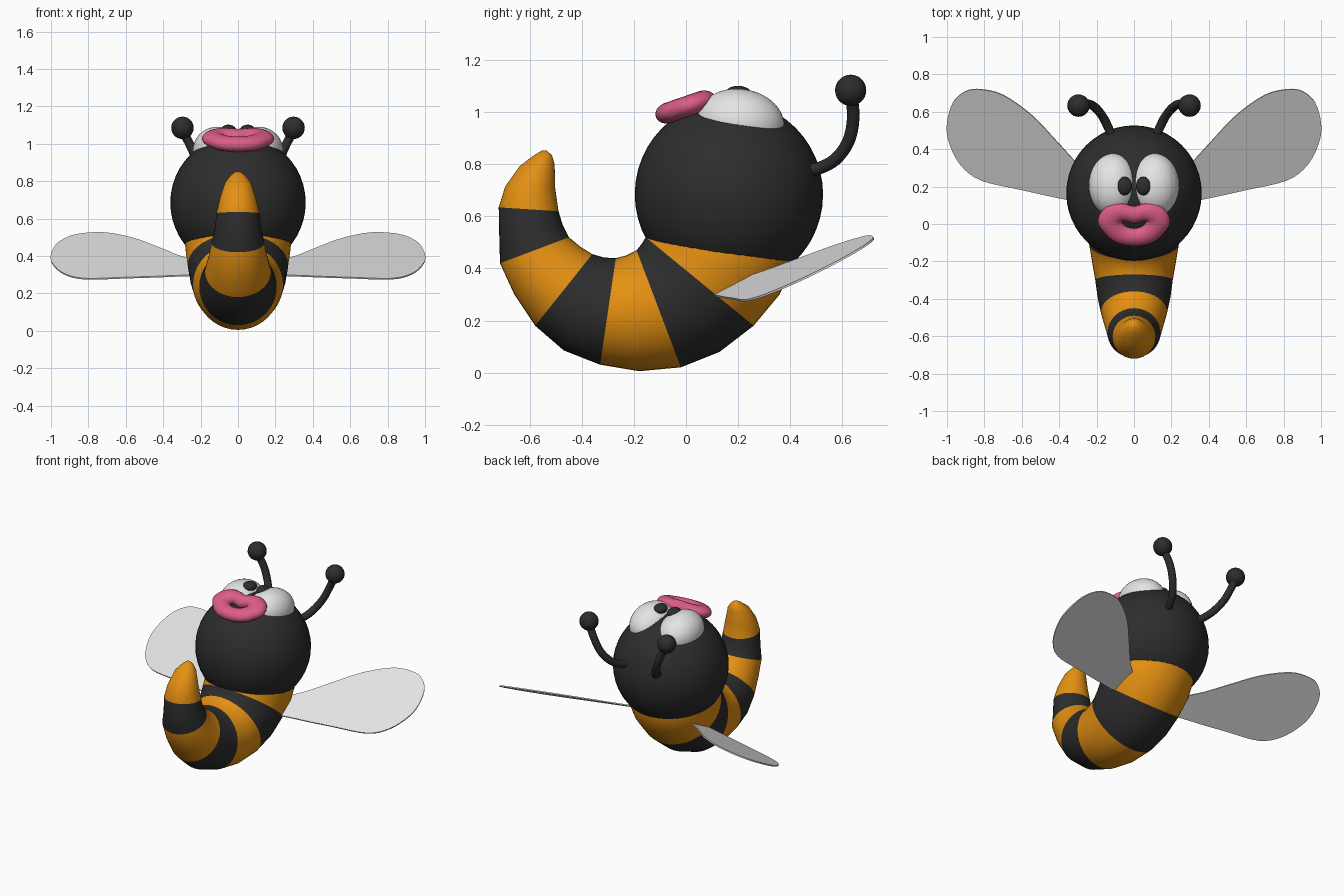
import bpy, bmesh, math
from mathutils import Vector, Matrix

if "Cube" in bpy.data.objects:
    bpy.data.objects.remove(bpy.data.objects["Cube"])


def material(name, rgb):
    m = bpy.data.materials.new(name)
    m.use_nodes = True
    m.diffuse_color = (*rgb, 1)
    bsdf = m.node_tree.nodes["Principled BSDF"]
    bsdf.inputs["Base Color"].default_value = (*rgb, 1)
    bsdf.inputs["Roughness"].default_value = 0.6
    return m


BLACK = material("soft black", (0.026, 0.026, 0.026))
ORANGE = material("honey orange", (0.78, 0.28, 0.006))
WHITE = material("white", (0.78, 0.78, 0.78))
PINK = material("lip pink", (0.72, 0.11, 0.24))


def finish(name, bm, mats, angle=50):
    bmesh.ops.recalc_face_normals(bm, faces=bm.faces)
    me = bpy.data.meshes.new(name)
    bm.to_mesh(me)
    bm.free()
    ob = bpy.data.objects.new(name, me)
    bpy.context.collection.objects.link(ob)
    for m in mats:
        me.materials.append(m)
    bpy.ops.object.select_all(action='DESELECT')
    ob.select_set(True)
    bpy.context.view_layer.objects.active = ob
    bpy.ops.object.shade_smooth_by_angle(angle=math.radians(angle))
    return ob


def ellipsoid(name, centre, radii, mat, tilt=0, seg=40):
    bm = bmesh.new()
    mx = (Matrix.Translation(centre) @ Matrix.Rotation(math.radians(tilt), 4, 'X')
          @ Matrix.Diagonal((*radii, 1)))
    bmesh.ops.create_uvsphere(bm, u_segments=seg, v_segments=seg // 2, radius=1, matrix=mx)
    return finish(name, bm, [mat])


def smooth_path(pts, steps, closed):
    """Catmull-Rom curve through the points."""
    pts = [Vector(p) for p in pts]
    n = len(pts)
    get = (lambda i: pts[i % n]) if closed else (lambda i: pts[max(0, min(n - 1, i))])
    out = []
    for i in range(n if closed else n - 1):
        a, b, c, d = (get(i + k) for k in (-1, 0, 1, 2))
        for k in range(steps):
            t = k / steps
            out.append(0.5 * (2 * b + (c - a) * t + (2 * a - 5 * b + 4 * c - d) * t * t
                              + (3 * b - a - 3 * c + d) * t ** 3))
    return out if closed else out + [pts[-1]]


def skin(bm, rings, close_path=False, mat_rule=lambda i: 0):
    """Join rings of points with quads, capping the ends of an open path."""
    vs = [[bm.verts.new(p) for p in r] for r in rings]
    m = len(vs[0])
    for i in range(len(vs) if close_path else len(vs) - 1):
        a, b = vs[i], vs[(i + 1) % len(vs)]
        for j in range(m):
            f = bm.faces.new((a[j], a[(j + 1) % m], b[(j + 1) % m], b[j]))
            f.material_index = mat_rule(i)
    if not close_path:
        bm.faces.new(vs[0]).material_index = mat_rule(0)
        bm.faces.new(vs[-1]).material_index = mat_rule(len(vs) - 2)


# Head
ellipsoid("head", (0, 0.165, 0.685), (0.362, 0.362, 0.362), BLACK, seg=48)

# Curled striped body: inner and outer (y, z) of each ring
body = [(-.10, .62, .41, .55), (-.14, .54, .42, .43), (-.147, .53, .36, .30),
        (-.155, .52, .26, .18), (-.17, .495, .13, .08), (-.19, .47, -.02, .02),
        (-.23, .45, -.18, .005), (-.27, .44, -.33, .03), (-.315, .442, -.47, .085),
        (-.36, .455, -.58, .18), (-.405, .483, -.66, .30), (-.45, .52, -.715, .42),
        (-.475, .57, -.718, .53), (-.49, .62, -.72, .635), (-.503, .71, -.695, .715),
        (-.505, .80, -.64, .793), (-.515, .835, -.585, .835), (-.535, .853, -.555, .853)]
SEG = 40
rings = []
for y0, z0, y1, z1 in body:
    c = Vector((0, (y0 + y1) / 2, (z0 + z1) / 2))
    u = Vector((0, y1 - y0, z1 - z0)) / 2
    rings.append([c + u * math.cos(t) + Vector((u.length, 0, 0)) * math.sin(t)
                  for t in (2 * math.pi * k / SEG for k in range(SEG))])
bm = bmesh.new()
skin(bm, rings, mat_rule=lambda i: 1 if 3 <= i < 13 and (i - 3) // 2 % 2 == 0 else 0)
finish("striped_body", bm, [ORANGE, BLACK], 60)

# Lips: ring swept between an outer and an inner outline (right halves, mirrored)
outer = [(0, .095), (.05, .108), (.10, .112), (.15, .092), (.187, .045), (.19, -.005),
         (.158, -.05), (.122, -.085), (.07, -.108), (0, -.117)]
inner = [(0, .005), (.015, .007), (.03, .013), (.045, .018), (.06, .018), (.062, .008),
         (.05, -.008), (.035, -.017), (.018, -.022), (0, -.024)]


def whole(half):
    return smooth_path([(x, y * 1.05, 0) for x, y in half]
                       + [(-x, y * 1.05, 0) for x, y in half[-2:0:-1]], 3, True)


place = Matrix.Translation((0, 0, 1.022)) @ Matrix.Rotation(math.radians(19), 4, 'X')
rings = []
for o, i in zip(whole(outer), whole(inner)):
    c, u = (o + i) / 2, (o - i) / 2
    rings.append([place @ (c + u * math.cos(t) + Vector((0, 0, .04)) * math.sin(t))
                  for t in (2 * math.pi * k / 16 for k in range(16))])
bm = bmesh.new()
skin(bm, rings, close_path=True)
finish("lips", bm, [PINK], 80)

# Wing outline (x, y), lying in a sloping plane
wing = [(.20, .11), (.37, .133), (.60, .183), (.82, .235), (.93, .32), (.99, .44), (1.0, .54),
        (.968, .65), (.90, .71), (.82, .72), (.70, .69), (.55, .585), (.42, .45),
        (.31, .33), (.20, .22)]
stem = [(.11, .45, .775), (.135, .51, .785), (.168, .575, .82), (.21, .625, .89),
        (.25, .643, .98), (.295, .635, 1.07)]

for side, s in (("left", 1), ("right", -1)):
    # Eye and pupil
    ellipsoid(side + "_eye", (s * .11, .208, .962), (.132, .17, .128), WHITE, -8)
    ellipsoid(side + "_pupil", (s * .052, .203, 1.072), (.042, .05, .03), BLACK, -4, 24)

    # Antenna stem and ball
    path = smooth_path([(s * x, y, z) for x, y, z in stem], 4, False)
    rings = []
    for k, p in enumerate(path):
        d = path[min(k + 1, len(path) - 1)] - path[max(k - 1, 0)]
        a = d.cross(Vector((1, 0, 0))).normalized()
        b = d.cross(a).normalized()
        rings.append([p + .024 * (a * math.cos(t) + b * math.sin(t))
                      for t in (2 * math.pi * j / 14 for j in range(14))])
    bm = bmesh.new()
    skin(bm, rings)
    finish(side + "_antenna", bm, [BLACK])
    ellipsoid(side + "_antenna_ball", (s * .297, .633, 1.085), (.06, .06, .06), BLACK, seg=28)

    # Thin wing
    edge = smooth_path([(x, y, 0) for x, y in wing], 4, True)
    up = Vector((s * .144, -.5, 1)).normalized() * .004
    flat = [Vector((s * p.x, p.y, .275 + .5 * (p.y - .23) - .144 * (p.x - .82))) for p in edge]
    bm = bmesh.new()
    skin(bm, [[p - up for p in flat], [p + up for p in flat]])
    finish(side + "_wing", bm, [WHITE], 30)
